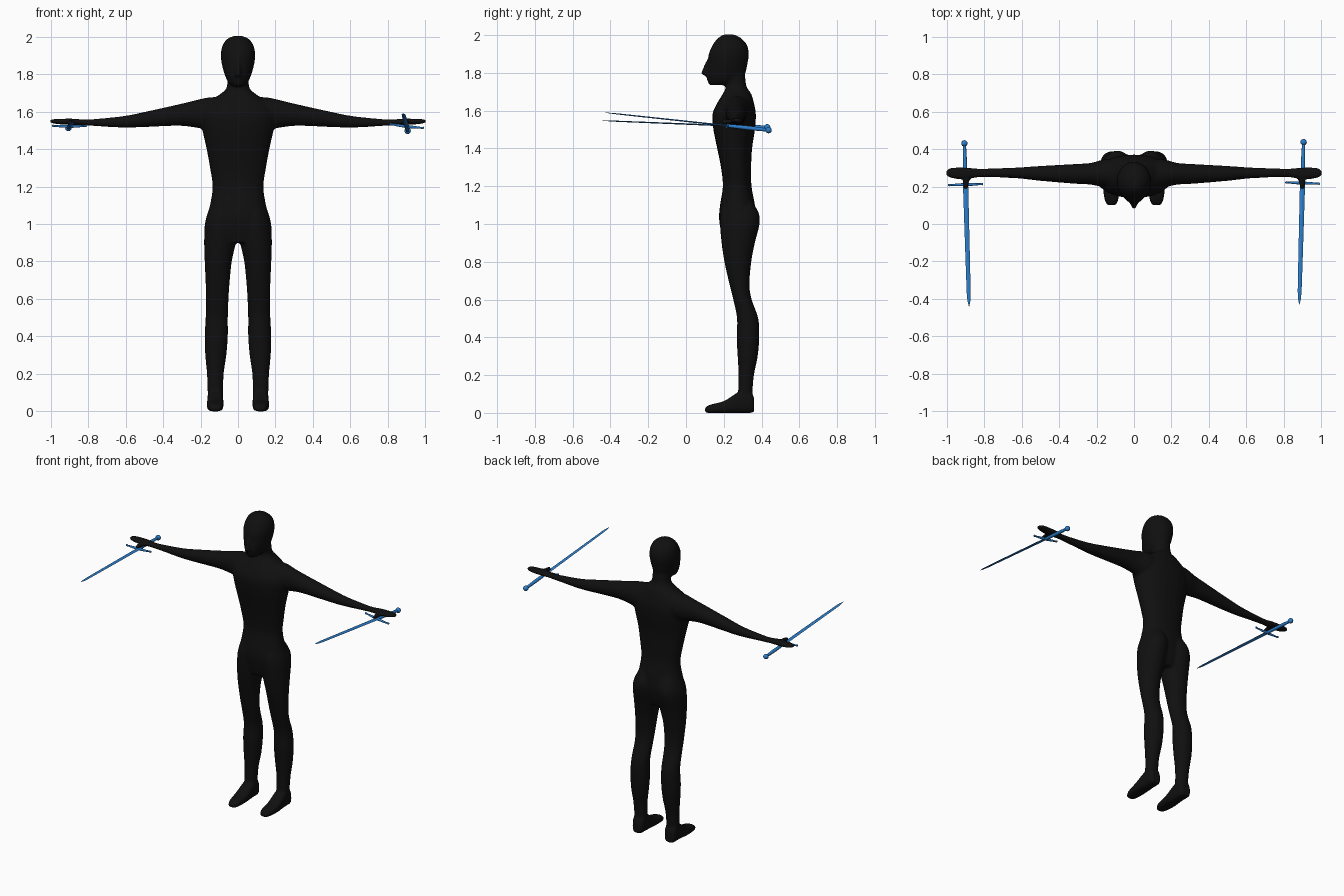
import bpy
import bmesh
import math
from mathutils import Vector, Matrix

if "Cube" in bpy.data.objects:
    bpy.data.objects.remove(bpy.data.objects["Cube"], do_unlink=True)


def material(name, rgb, rough):
    mat = bpy.data.materials.new(name)
    mat.use_nodes = True
    colour = (*rgb, 1)
    mat.diffuse_color = colour
    shader = mat.node_tree.nodes["Principled BSDF"]
    shader.inputs["Base Color"].default_value = colour
    shader.inputs["Roughness"].default_value = rough
    return mat


black = material("black suit", (0.005, 0.005, 0.005), 0.7)
blue = material("sword blue", (0.025, 0.21, 0.6), 0.5)


def blend(stations, steps):
    """Catmull-Rom interpolation of cross-section stations."""
    rows = []
    last = len(stations) - 1
    for i in range(last):
        a, b = stations[max(i - 1, 0)], stations[i]
        c, d = stations[i + 1], stations[min(i + 2, last)]
        for s in range(steps):
            t = s / steps
            rows.append([
                q + t * (r - p) / 2
                + t * t * (2 * p - 5 * q + 4 * r - w) / 2
                + t ** 3 * (3 * q - p - 3 * r + w) / 2
                for p, q, r, w in zip(a, b, c, d)])
    rows.append(stations[last])
    return rows


def loft(bm, axis, stations, sides=24, steps=4, power=2.0, flip=1):
    """Stations hold a position on the axis, then low and high of the other two axes."""
    others = [k for k in range(3) if k != axis]
    rings = []
    for pos, lo_u, hi_u, lo_v, hi_v in blend(stations, steps):
        ring = []
        for k in range(sides):
            angle = math.tau * k / sides
            c, s = math.cos(angle), math.sin(angle)
            co = [0, 0, 0]
            co[axis] = pos
            co[others[0]] = (lo_u + hi_u) / 2 + (hi_u - lo_u) / 2 * math.copysign(abs(c) ** (2 / power), c)
            co[others[1]] = (lo_v + hi_v) / 2 + (hi_v - lo_v) / 2 * math.copysign(abs(s) ** (2 / power), s)
            co[0] *= flip
            ring.append(bm.verts.new(co))
        rings.append(ring)
    faces = [bm.faces.new(rings[0]), bm.faces.new(rings[-1])]
    for low, high in zip(rings, rings[1:]):
        for k in range(sides):
            n = (k + 1) % sides
            faces.append(bm.faces.new((low[k], low[n], high[n], high[k])))
    bmesh.ops.recalc_face_normals(bm, faces=faces)


def finish(bm, name, mat):
    mesh = bpy.data.meshes.new(name)
    bm.to_mesh(mesh)
    bm.free()
    mesh.materials.append(mat)
    obj = bpy.data.objects.new(name, mesh)
    bpy.context.collection.objects.link(obj)
    return obj


def centred(rows):
    """Turn (position, half width, y low, y high) into loft stations."""
    return [(p, -h, h, a, b) for p, h, a, b in rows]


# Torso and neck
torso = centred([
    (0.9, 0.13, 0.2, 0.34), (0.96, 0.165, 0.185, 0.36), (1.03, 0.17, 0.175, 0.37),
    (1.1, 0.15, 0.18, 0.365), (1.2, 0.136, 0.195, 0.347), (1.3, 0.15, 0.185, 0.345),
    (1.4, 0.168, 0.165, 0.35), (1.5, 0.19, 0.145, 0.365), (1.58, 0.2, 0.14, 0.37),
    (1.64, 0.17, 0.165, 0.36), (1.69, 0.1, 0.195, 0.345), (1.73, 0.06, 0.21, 0.32),
    (1.82, 0.058, 0.2, 0.31)])

# Head and nose
head = centred([
    (1.735, 0.03, 0.125, 0.2), (1.76, 0.055, 0.112, 0.29), (1.8, 0.072, 0.108, 0.315),
    (1.85, 0.086, 0.116, 0.326), (1.9, 0.092, 0.12, 0.333), (1.95, 0.084, 0.142, 0.322),
    (1.985, 0.06, 0.17, 0.29), (2.003, 0.025, 0.2, 0.255)])
nose = centred([(1.785, 0.02, 0.1, 0.16), (1.8, 0.02, 0.08, 0.16), (1.87, 0.012, 0.11, 0.16)])

# Limbs of the left side
leg = [
    (0.09, 0.08, 0.162, 0.275, 0.35), (0.2, 0.076, 0.166, 0.278, 0.36),
    (0.3, 0.062, 0.175, 0.273, 0.38), (0.4, 0.054, 0.178, 0.268, 0.388),
    (0.5, 0.054, 0.173, 0.27, 0.383), (0.6, 0.05, 0.171, 0.25, 0.348),
    (0.68, 0.045, 0.173, 0.23, 0.336), (0.8, 0.033, 0.178, 0.203, 0.346),
    (0.9, 0.012, 0.181, 0.188, 0.365), (1.0, 0.005, 0.177, 0.18, 0.39),
    (1.06, 0.01, 0.16, 0.185, 0.385), (1.12, 0.03, 0.13, 0.21, 0.35)]
foot = [
    (0.1, 0.098, 0.142, 0, 0.028), (0.13, 0.083, 0.157, 0, 0.044),
    (0.2, 0.078, 0.166, 0, 0.062), (0.26, 0.078, 0.164, 0, 0.1),
    (0.3, 0.08, 0.162, 0, 0.12), (0.34, 0.08, 0.162, 0, 0.12), (0.36, 0.09, 0.152, 0, 0.08)]
arm = [
    (0.08, 0.19, 0.35, 1.52, 1.68), (0.16, 0.195, 0.345, 1.505, 1.675),
    (0.23, 0.21, 0.326, 1.515, 1.66), (0.32, 0.215, 0.32, 1.524, 1.638),
    (0.5, 0.23, 0.31, 1.517, 1.598), (0.62, 0.243, 0.302, 1.514, 1.575),
    (0.8, 0.25, 0.296, 1.525, 1.558), (0.87, 0.242, 0.3, 1.528, 1.562),
    (0.93, 0.238, 0.304, 1.53, 1.562), (0.98, 0.245, 0.3, 1.535, 1.56),
    (1.003, 0.26, 0.285, 1.54, 1.557)]
thumb = [
    (0.185, 0.89, 0.906, 1.532, 1.55), (0.2, 0.884, 0.912, 1.528, 1.554),
    (0.27, 0.87, 0.915, 1.528, 1.558)]

# One continuous body, fused and softened
bm = bmesh.new()
loft(bm, 2, torso, power=2.2)
loft(bm, 2, head)
loft(bm, 2, nose, sides=12)
for side in (1, -1):
    loft(bm, 2, leg, flip=side)
    loft(bm, 1, foot, power=3, flip=side)
    loft(bm, 0, arm, flip=side)
    loft(bm, 1, thumb, sides=12, flip=side)
body = finish(bm, "body", black)
fuse = body.modifiers.new("fuse", 'REMESH')
fuse.mode = 'VOXEL'
fuse.voxel_size = 0.008
fuse.use_smooth_shade = True
soften = body.modifiers.new("soften", 'SMOOTH')
soften.factor = 0.5
soften.iterations = 5

# Sword parts, with the pommel at the origin and the blade along -y
GUARD, LENGTH = 0.22, 0.872
blade = [(-y, -w, w, -t, t) for y, w, t in (
    (GUARD, 0.014, 0.004), (0.6, 0.012, 0.0035), (0.8, 0.0105, 0.003),
    (0.84, 0.008, 0.002), (LENGTH, 0.001, 0.0005))]
grip = [(-y, -r, r, -r, r) for y, r in ((0, 0.008), (0.1, 0.011), (GUARD, 0.009))]
guard = [(x, -GUARD - r, -GUARD + r, z - r, z + r) for x, r, z in (
    (-0.093, 0.004, 0.004), (-0.088, 0.007, 0.003), (-0.075, 0.005, 0.002), (0, 0.009, 0),
    (0.075, 0.005, 0.002), (0.088, 0.007, 0.003), (0.093, 0.004, 0.004))]


def sword(label, pommel_at, tip_at, roll):
    start = Vector(pommel_at)
    aim = (Vector(tip_at) - start).to_track_quat('-Y', 'Z').to_matrix().to_4x4()
    place = Matrix.Translation(start) @ aim @ Matrix.Rotation(roll, 4, 'Y')
    for part, axis, rows, sides, steps in (
            ("blade", 1, blade, 4, 1), ("grip", 1, grip, 12, 3), ("guard", 0, guard, 10, 2)):
        bm = bmesh.new()
        loft(bm, axis, rows, sides, steps)
        for face in bm.faces:
            face.smooth = part != "blade" and len(face.verts) == 4
        finish(bm, f"{label}_{part}", blue).matrix_world = place
    bm = bmesh.new()
    bmesh.ops.create_uvsphere(bm, u_segments=16, v_segments=10, radius=0.017)
    for face in bm.faces:
        face.smooth = True
    finish(bm, f"{label}_pommel", blue).matrix_world = place


sword("left_sword", (0.905, 0.437, 1.497), (0.882, -0.43, 1.59), 0.12)
sword("right_sword", (-0.905, 0.43, 1.512), (-0.88, -0.44, 1.547), 0)
